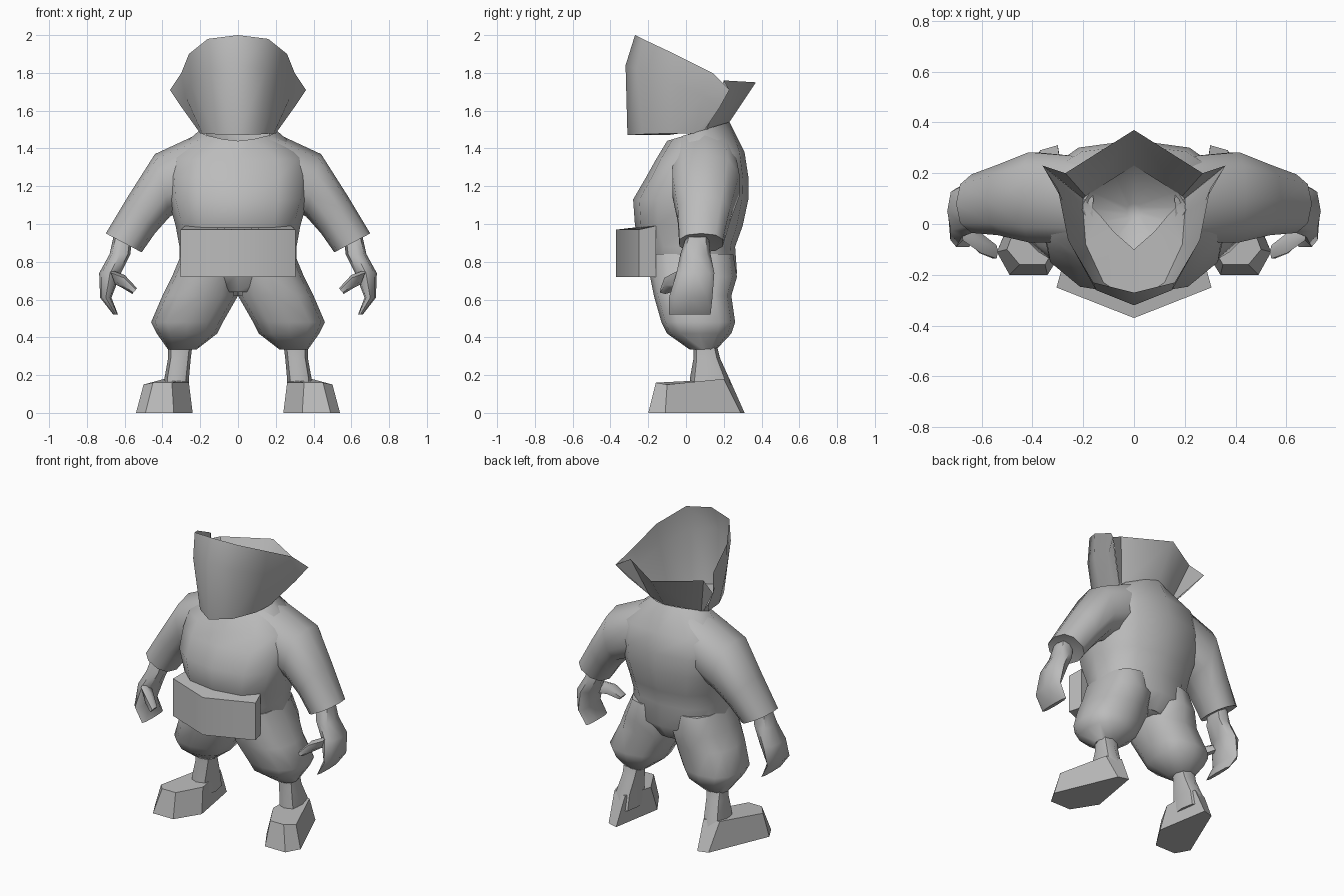
import bpy, bmesh, math
from mathutils import Vector as V

if "Cube" in bpy.data.objects:
    bpy.data.objects.remove(bpy.data.objects["Cube"])

grey = bpy.data.materials.new("plain grey")
grey.use_nodes = True
grey.diffuse_color = (0.5, 0.5, 0.5, 1)
grey.node_tree.nodes["Principled BSDF"].inputs["Base Color"].default_value = grey.diffuse_color


def loft(name, rings, mirror=False, closed=True, caps=True, angle=50):
    """Skin a list of equal-length point rings into one object."""
    bm = bmesh.new()
    rows = [[bm.verts.new(p) for p in r] for r in rings]
    n = len(rows[0])
    for a, b in zip(rows, rows[1:]):
        for i in range(n if closed else n - 1):
            j = (i + 1) % n
            bm.faces.new((a[i], a[j], b[j], b[i]))
    if caps:
        bm.faces.new(rows[0][::-1])
        bm.faces.new(rows[-1])
    bmesh.ops.recalc_face_normals(bm, faces=bm.faces)
    me = bpy.data.meshes.new(name)
    bm.to_mesh(me)
    bm.free()
    me.materials.append(grey)
    ob = bpy.data.objects.new(name, me)
    bpy.context.collection.objects.link(ob)
    if mirror:
        m = ob.modifiers.new("mirror", 'MIRROR')
        m.merge_threshold = 0.002
    bpy.ops.object.select_all(action='DESELECT')
    ob.select_set(True)
    bpy.context.view_layer.objects.active = ob
    bpy.ops.object.shade_smooth_by_angle(angle=math.radians(angle))
    return ob


def oval(c, u, v, n=12, p=0.8):
    """Superellipse ring around c spanned by half axes u and v."""
    def sp(t):
        return math.copysign(abs(t) ** p, t) if abs(t) > 1e-6 else 0
    steps = [2 * math.pi * i / n for i in range(n)]
    return [V(c) + V(u) * sp(math.cos(t)) + V(v) * sp(math.sin(t)) for t in steps]


def level(z, x0, x1, y0, y1, n=12, p=0.8, tilt=0):
    """Horizontal ring filling a rectangle; tilt raises its back."""
    return oval(((x0 + x1) / 2, (y0 + y1) / 2, z), ((x1 - x0) / 2, 0, 0),
                (0, (y1 - y0) / 2, tilt), n, p)


def slanted(top, low, y0, y1, n=10, p=0.85):
    """Ring spanned by two x-z points and a depth range."""
    t, l = V((top[0], 0, top[1])), V((low[0], 0, low[1]))
    return oval((t + l) / 2 + V((0, (y0 + y1) / 2, 0)), (t - l) / 2,
                (0, (y1 - y0) / 2, 0), n, p)


# Shirt and hips, with a sunken neck
loft("torso", [
    level(0.64, -.16, .16, -.12, .2),
    level(0.74, -.31, .31, -.19, .27),
    level(0.88, -.31, .31, -.22, .26),
    level(0.99, -.33, .33, -.27, .30),
    level(1.13, -.37, .37, -.28, .33),
    level(1.25, -.38, .38, -.21, .33),
    level(1.36, -.36, .36, -.16, .31, tilt=.02),
    level(1.49, -.21, .21, -.10, .23, p=1.4, tilt=.05),
    level(1.38, -.03, .03, .02, .08),
])

# Short sleeves with a hollow cuff
loft("sleeve", [
    slanted((.16, 1.50), (.22, 1.10), -.08, .27),
    slanted((.44, 1.37), (.36, 1.04), -.08, .29),
    slanted((.58, 1.15), (.44, .95), -.05, .24),
    slanted((.70, .95), (.51, .85), -.04, .20),
    slanted((.66, .94), (.55, .88), 0, .15),
], mirror=True)

# Mitten hands and thumbs
loft("hand", [
    level(.93, .56, .66, 0, .12, 8),
    level(.84, .57, .68, -.03, .13, 8),
    level(.74, .62, .735, -.05, .15, 8),
    level(.61, .67, .73, -.09, .14, 8),
    level(.52, .635, .66, -.09, .13, 8),
], mirror=True)
loft("thumb", [
    slanted((.68, .76), (.65, .68), -.07, .03, 6),
    slanted((.60, .73), (.61, .66), -.12, -.03, 6),
    slanted((.535, .66), (.56, .63), -.14, -.08, 6),
], mirror=True)

# Baggy knee-length trousers
loft("trouser_leg", [
    level(.84, .02, .30, -.20, .25),
    level(.72, .0, .35, -.19, .27),
    level(.62, .0, .40, -.17, .24),
    level(.48, .08, .46, -.13, .26),
    level(.42, .11, .43, -.10, .24),
    level(.335, .22, .37, .02, .16),
], mirror=True)

# Ankles and wedge-shaped shoes
loft("ankle", [
    level(.37, .24, .37, .04, .16, 8),
    level(.29, .25, .37, .04, .18, 8),
    level(.18, .26, .39, .02, .23, 8),
    level(.08, .26, .39, .02, .25, 8),
], mirror=True)
loft("shoe", [
    [(.24, -.04, 0), (.34, -.2, 0), (.49, -.2, 0), (.54, -.11, 0), (.37, .29, 0), (.3, .31, 0)],
    [(.26, 0, .16), (.35, -.16, .16), (.45, -.16, .16), (.5, -.1, .15), (.39, .2, .18), (.29, .23, .18)],
], mirror=True, angle=40)

# Belly pouch with a pointed front
plan = [(-.305, -.25), (0, -.37), (.305, -.25), (.28, -.16), (0, -.2), (-.28, -.16)]
loft("belly_pouch", [
    [(x, y, .72) for x, y in plan],
    [(x, y, .97) for x, y in plan[:3]] + [(x, y, .99) for x, y in plan[3:]],
])

# Open hood: floor around the neck, wall, and flared rim
loft("hood_wall", [
    [(0, -.10, 1.47), (.08, -.03, 1.48), (.13, .03, 1.48), (.17, .07, 1.49), (.2, .1, 1.50)],
    [(0, -.31, 1.47), (.12, -.23, 1.475), (.19, -.08, 1.48), (.2, .05, 1.48), (.2, .1, 1.50)],
    [(0, -.32, 1.84), (.15, -.26, 1.82), (.25, -.08, 1.75), (.28, .09, 1.68), (.3, .18, 1.62)],
    [(0, -.27, 2.0), (.16, -.23, 1.98), (.26, -.06, 1.9), (.3, .14, 1.8), (.36, .23, 1.71)],
], mirror=True, closed=False, caps=False)

# Flap closing the hood at the back
loft("hood_back_flap", [
    [(.2, .1, 1.5), (.19, .11, 1.5), (0, .23, 1.54)],
    [(.36, .23, 1.71), (.27, .2, 1.76), (0, .37, 1.75)],
], mirror=True, closed=False, caps=False, angle=40)
